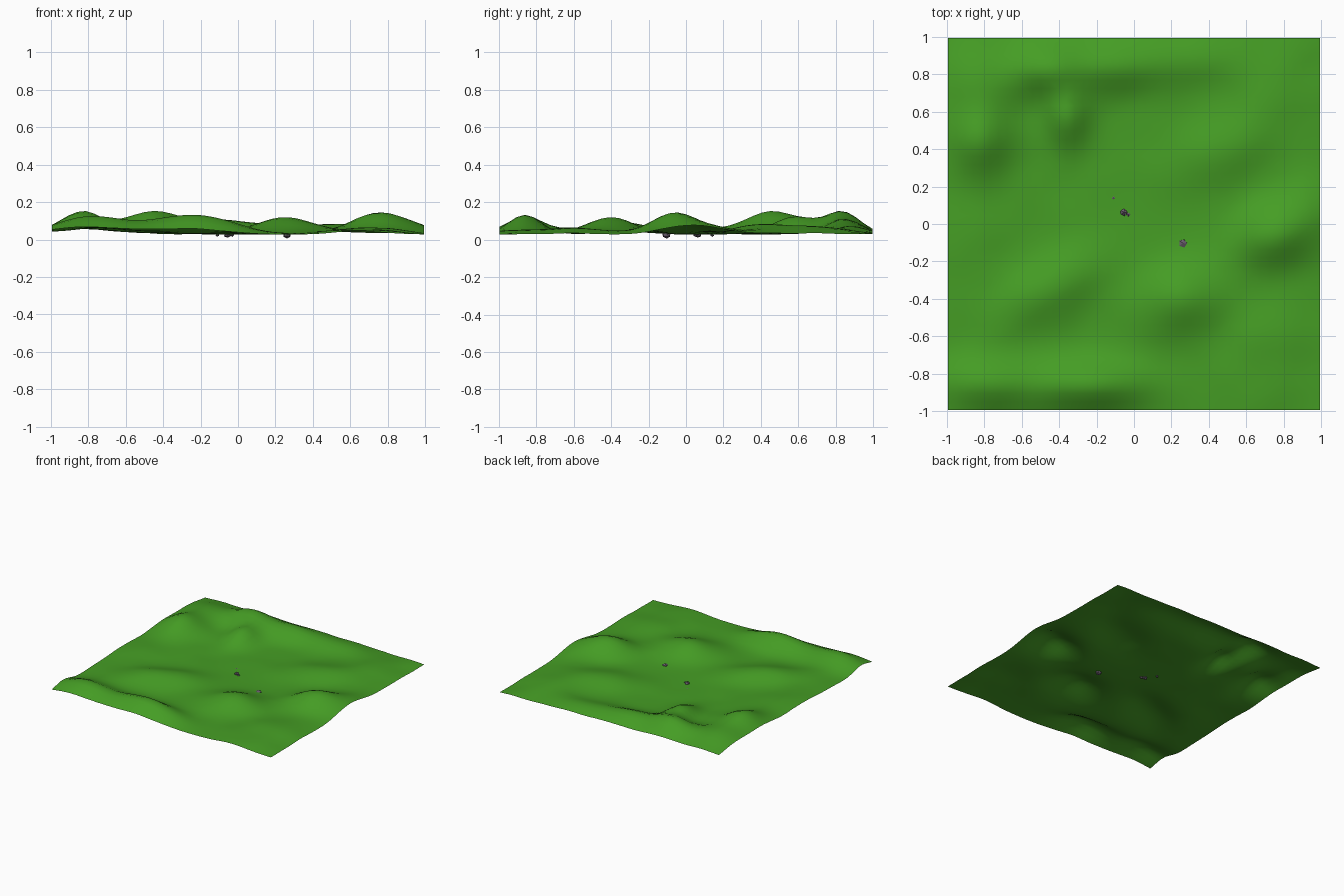
import bpy, bmesh, math, random
from mathutils import noise, Vector

if "Cube" in bpy.data.objects:
    bpy.data.objects.remove(bpy.data.objects["Cube"])
random.seed(4)


def material(name, colour):
    mat = bpy.data.materials.new(name)
    mat.use_nodes = True
    mat.diffuse_color = colour
    mat.node_tree.nodes["Principled BSDF"].inputs["Base Color"].default_value = colour
    return mat


grass = material("grass green", (0.06, 0.34, 0.018, 1))
stone = material("stone grey", (0.14, 0.11, 0.15, 1))

# Hills: centre x, centre y, half width, half depth, turn in degrees, height
HILLS = [
    (-0.83, 0.45, 0.13, 0.14, 0, 0.10),     # back left knoll
    (-0.36, 0.57, 0.09, 0.12, 0, 0.085),    # middle knoll
    (-0.48, 0.83, 0.15, 0.11, 0, 0.095),    # back ridge, high end
    (-0.12, 0.85, 0.22, 0.11, 3, 0.075),    # back ridge, middle
    (0.35, 0.88, 0.26, 0.11, 3, 0.04),      # back ridge, low end
    (-0.84, 0.75, 0.16, 0.14, 0, 0.055),    # back left shoulder
    (-0.75, -0.86, 0.22, 0.10, -3, 0.075),  # front ridge, left
    (-0.22, -0.86, 0.22, 0.10, 0, 0.10),    # front ridge, right
    (0.62, -0.94, 0.14, 0.13, 0, 0.022),    # front edge swell
    (-0.44, -0.34, 0.24, 0.12, 30, 0.065),  # front left rise
    (-0.95, -0.05, 0.16, 0.25, 0, 0.025),   # left edge swell
    (0.25, -0.40, 0.19, 0.14, 12, 0.09),    # front right rise
    (0.74, -0.06, 0.16, 0.13, 25, 0.105),   # right hill
    (0.94, 0.08, 0.12, 0.20, 0, 0.04),      # right edge spur
    (0.50, 0.40, 0.24, 0.13, 20, 0.055),    # back right rise
    (0.72, 0.68, 0.16, 0.13, 15, 0.03),     # back right swell
    (0.72, -0.60, 0.20, 0.15, 20, 0.03),    # front right swell
]


def ground_height(x, y):
    # Low basin in the middle, raised towards the left side
    z = 0.026 + (0.022 if x < 0 else 0.008) * min(1, abs(x) / 0.8) ** 2
    z += 0.006 * y * y
    z -= 0.01 * max(0, (max(abs(x), abs(y)) - 0.8) / 0.2)
    for cx, cy, w, d, turn, h in HILLS:
        a = math.radians(turn)
        u = (x - cx) * math.cos(a) + (y - cy) * math.sin(a)
        v = (y - cy) * math.cos(a) - (x - cx) * math.sin(a)
        z += h * math.exp(-((u / w) ** 2 + (v / d) ** 2) / 1.6)
    rough = min(1, math.hypot(x, y) / 0.5)
    z += 0.006 * rough * noise.noise(Vector((x * 5, y * 5, 0.3)))
    return max(z, 0.022)


# Rolling ground sheet
bm = bmesh.new()
bmesh.ops.create_grid(bm, x_segments=44, y_segments=44, size=0.995)
for v in bm.verts:
    v.co.z = ground_height(v.co.x, v.co.y)
bmesh.ops.triangulate(bm, faces=bm.faces[:])
mesh = bpy.data.meshes.new("ground")
bm.to_mesh(mesh)
bm.free()
mesh.materials.append(grass)
mesh.shade_smooth()
bpy.context.collection.objects.link(bpy.data.objects.new("ground", mesh))


# Small half-buried stones
def add_stone(name, x, y, radius, z):
    bm = bmesh.new()
    bmesh.ops.create_icosphere(bm, subdivisions=1, radius=radius)
    for v in bm.verts:
        v.co *= random.uniform(0.85, 1.1)
        v.co.z *= 0.85
        v.co += Vector((x, y, z))
    mesh = bpy.data.meshes.new(name)
    bm.to_mesh(mesh)
    bm.free()
    mesh.materials.append(stone)
    bpy.context.collection.objects.link(bpy.data.objects.new(name, mesh))


add_stone("large_stone", 0.262, -0.103, 0.025, 0.024)
add_stone("middle_stone", -0.055, 0.062, 0.021, 0.026)
add_stone("chip_stone", -0.03, 0.05, 0.012, 0.025)
add_stone("small_stone", -0.11, 0.14, 0.01, 0.024)
